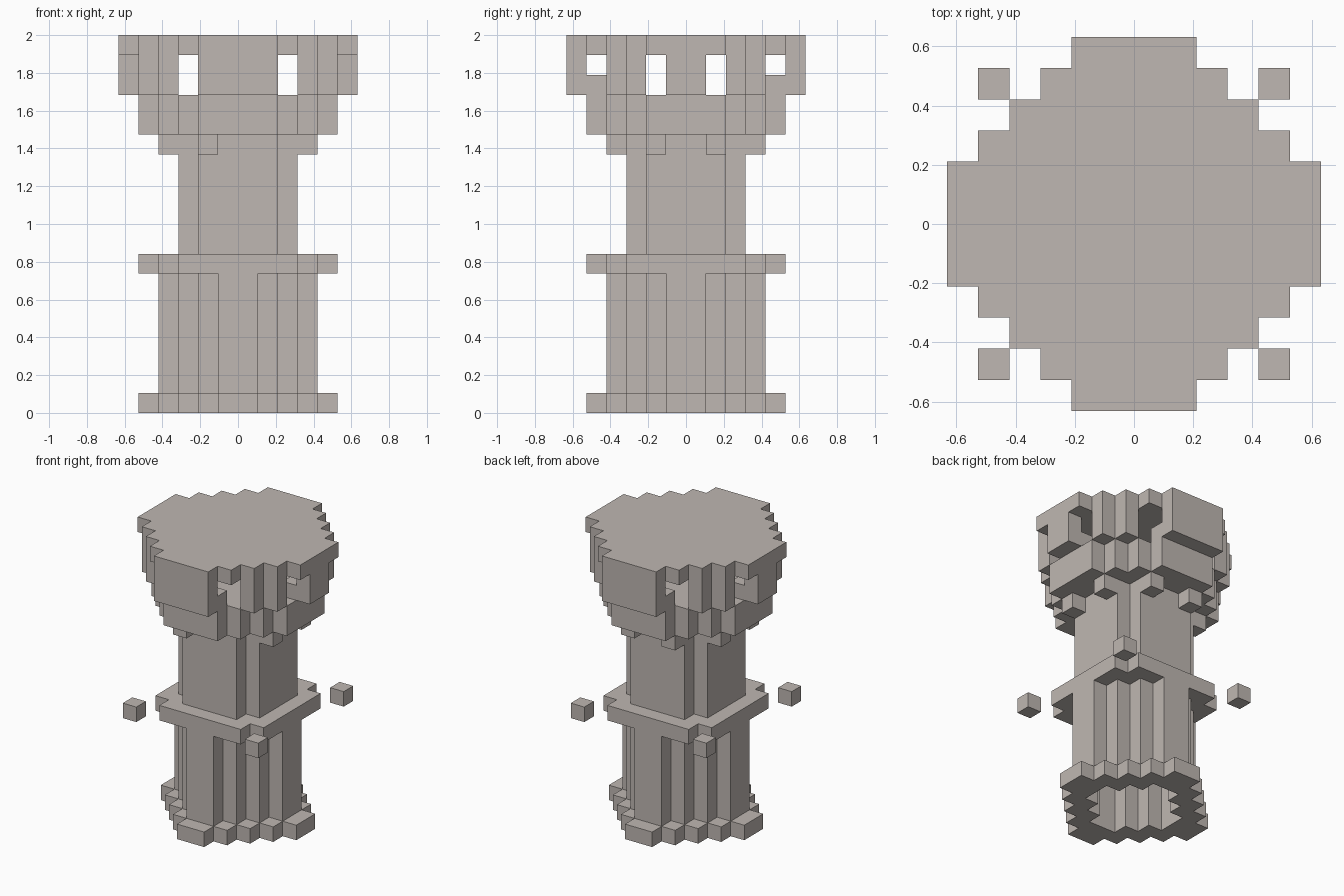
import bpy
import bmesh

cube = bpy.data.objects.get("Cube")
if cube:
    bpy.data.objects.remove(cube, do_unlink=True)

U = 2 / 19  # one block

stone = bpy.data.materials.new("pale_stone")
stone.use_nodes = True
COLOUR = (0.52, 0.475, 0.445, 1)
stone.diffuse_color = COLOUR
stone.node_tree.nodes["Principled BSDF"].inputs["Base Color"].default_value = COLOUR


def index(c):
    """Distance of a block column from the centre line, counted from 0."""
    return c if c >= 0 else -1 - c


def plan(rule):
    """All block columns whose mirrored indices satisfy the rule."""
    span = range(-6, 6)
    return {(x, y) for x in span for y in span if rule(index(x), index(y))}


def build(name, cells, low, high):
    """Extrude a block plan between two levels, leaving out inner walls."""
    bm = bmesh.new()

    def quad(*points):
        bm.faces.new([bm.verts.new((x * U, y * U, z * U)) for x, y, z in points])

    for x, y in sorted(cells):
        corners = [(x, y), (x + 1, y), (x + 1, y + 1), (x, y + 1)]
        quad(*[(a, b, high) for a, b in corners])
        quad(*[(a, b, low) for a, b in reversed(corners)])
        neighbours = [(x, y - 1), (x + 1, y), (x, y + 1), (x - 1, y)]
        for k, beside in enumerate(neighbours):
            if beside not in cells:
                p, q = corners[k], corners[(k + 1) % 4]
                quad((*p, low), (*q, low), (*q, high), (*p, high))

    bmesh.ops.remove_doubles(bm, verts=bm.verts, dist=U / 100)
    mesh = bpy.data.meshes.new(name)
    bm.to_mesh(mesh)
    bm.free()
    mesh.materials.append(stone)
    obj = bpy.data.objects.new(name, mesh)
    bpy.context.collection.objects.link(obj)


# Hollow foot and fluted lower shaft
build("base_step", plan(lambda i, j: 3 <= i + j <= 4), 0, 1)
build("lower_shaft", plan(lambda i, j: i + j == 3), 1, 7)

# Balcony slab with four detached corner blocks
build("balcony", plan(lambda i, j: max(i, j) <= 3 and i + j < 6), 7, 8)
build("corner_blocks", plan(lambda i, j: i == j == 4), 7, 8)

# Upper shaft with notched corners
build("upper_shaft", plan(lambda i, j: max(i, j) == 2 and i + j < 4), 8, 14)

# Brackets under the overhang, one missing at the front
brackets = plan(lambda i, j: {i, j} == {1, 3}) - {(1, -4)}
build("brackets", brackets, 13, 14)

# Overhanging floor of the lookout
build("lookout_floor", plan(lambda i, j: i + j <= 5 and max(i, j) <= 4), 14, 16)

# Lookout walls: wide front and back, narrow sides, corner pillars
build("front_and_back_walls", plan(lambda i, j: j == 5 and i <= 1), 16, 18)
build("side_walls", plan(lambda i, j: i == 5 and j == 0), 16, 18)
build("pillars", plan(lambda i, j: (i, j) in ((3, 3), (4, 2))), 16, 18)
build("inner_ledges", plan(lambda i, j: (j == 4 and i <= 1) or (i == 4 and j == 0)), 16, 17)

# Stepped round roof
build("roof", plan(lambda i, j: i + j <= 6), 18, 19)
